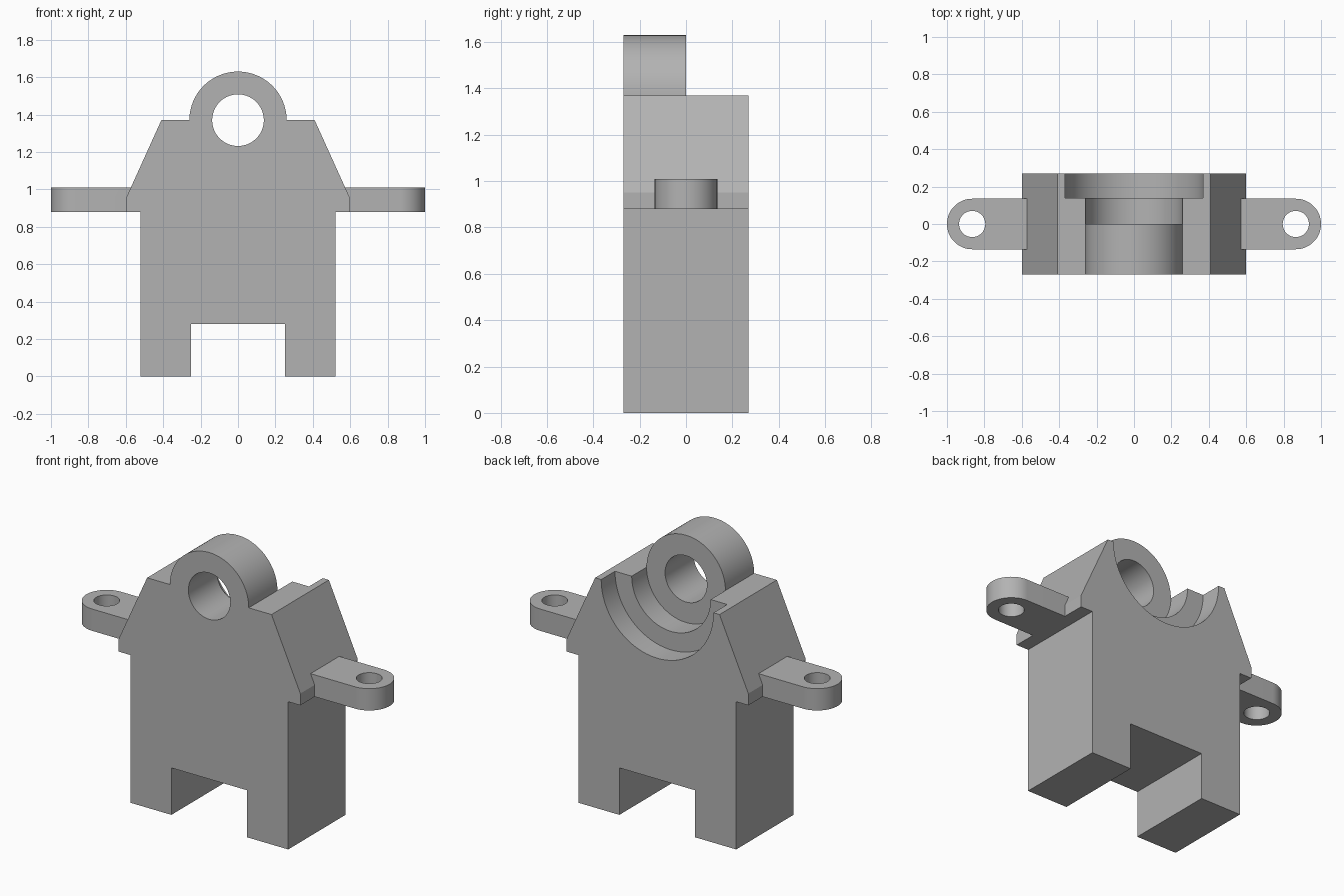
import bpy, bmesh, math
from mathutils import Matrix

cube = bpy.data.objects.get("Cube")
if cube:
    bpy.data.objects.remove(cube, do_unlink=True)

grey = bpy.data.materials.new("plain grey")
grey.use_nodes = True
GREY = (0.45, 0.45, 0.45, 1)
grey.diffuse_color = GREY
grey.node_tree.nodes["Principled BSDF"].inputs["Base Color"].default_value = GREY

DEPTH = 0.27       # half depth of the body
EYE_Z = 1.37       # height of the eye axis
SEGMENTS = 96


def prism(name, outline, start, end, axis):
    """Extrude a closed outline along y (outline in x, z) or z (outline in x, y)."""
    bm = bmesh.new()
    place = (lambda u, v: (u, start, v)) if axis == "y" else (lambda u, v: (u, v, start))
    face = bm.faces.new([bm.verts.new(place(u, v)) for u, v in outline])
    move = (0, end - start, 0) if axis == "y" else (0, 0, end - start)
    grown = bmesh.ops.extrude_face_region(bm, geom=[face], use_keep_orig=True)
    bmesh.ops.translate(bm, vec=move, verts=[v for v in grown["geom"] if isinstance(v, bmesh.types.BMVert)])
    bmesh.ops.recalc_face_normals(bm, faces=bm.faces)
    mesh = bpy.data.meshes.new(name)
    bm.to_mesh(mesh)
    bm.free()
    mesh.materials.append(grey)
    obj = bpy.data.objects.new(name, mesh)
    bpy.context.collection.objects.link(obj)
    return obj


def arc(cx, cy, radius, first=0, last=360, steps=SEGMENTS):
    count = steps if last - first == 360 else steps + 1
    angles = [math.radians(first + (last - first) * i / steps) for i in range(count)]
    return [(cx + radius * math.cos(a), cy + radius * math.sin(a)) for a in angles]


def combine(target, tool, operation):
    """Apply a boolean and remove the helper."""
    mod = target.modifiers.new(operation, "BOOLEAN")
    mod.operation, mod.object, mod.solver = operation, tool, "EXACT"
    bpy.context.view_layer.objects.active = target
    bpy.ops.object.modifier_apply(modifier=mod.name)
    bpy.data.objects.remove(tool, do_unlink=True)


def drill(target, radius, start, end, axis, cx, cy):
    combine(target, prism("cutter", arc(cx, cy, radius), start, end, axis), "DIFFERENCE")


# Body with two legs, side ledges and sloped shoulders
half = [(0.25, 0.28), (0.25, 0), (0.52, 0), (0.52, 0.88),
        (0.60, 0.88), (0.60, 0.95), (0.41, EYE_Z)]
body = prism("body", half + [(-x, z) for x, z in reversed(half)], -DEPTH, DEPTH, "y")

# Stepped round recess behind the eye
drill(body, 0.26, 0, 0.4, "y", 0, EYE_Z)
drill(body, 0.37, 0.14, 0.4, "y", 0, EYE_Z)

# Front eye ring with a through hole
combine(body, prism("eye", arc(0, EYE_Z, 0.26), -DEPTH, 0, "y"), "UNION")
drill(body, 0.138, -0.4, 0.1, "y", 0, EYE_Z)

# Rounded side lugs with vertical holes
for side in (1, -1):
    outline = [(0.45, 0.135), (0.45, -0.135)] + arc(0.865, 0, 0.135, -90, 90, 48)
    lug = prism("lug", [(side * x, y) for x, y in outline], 0.88, 1.01, "z")
    drill(lug, 0.07, 0.8, 1.1, "z", side * 0.865, 0)
    combine(body, lug, "UNION")

# Smooth the round surfaces and keep the hard edges
bpy.ops.object.select_all(action="DESELECT")
body.select_set(True)
bpy.context.view_layer.objects.active = body
bpy.ops.object.shade_smooth_by_angle(angle=math.radians(20))
